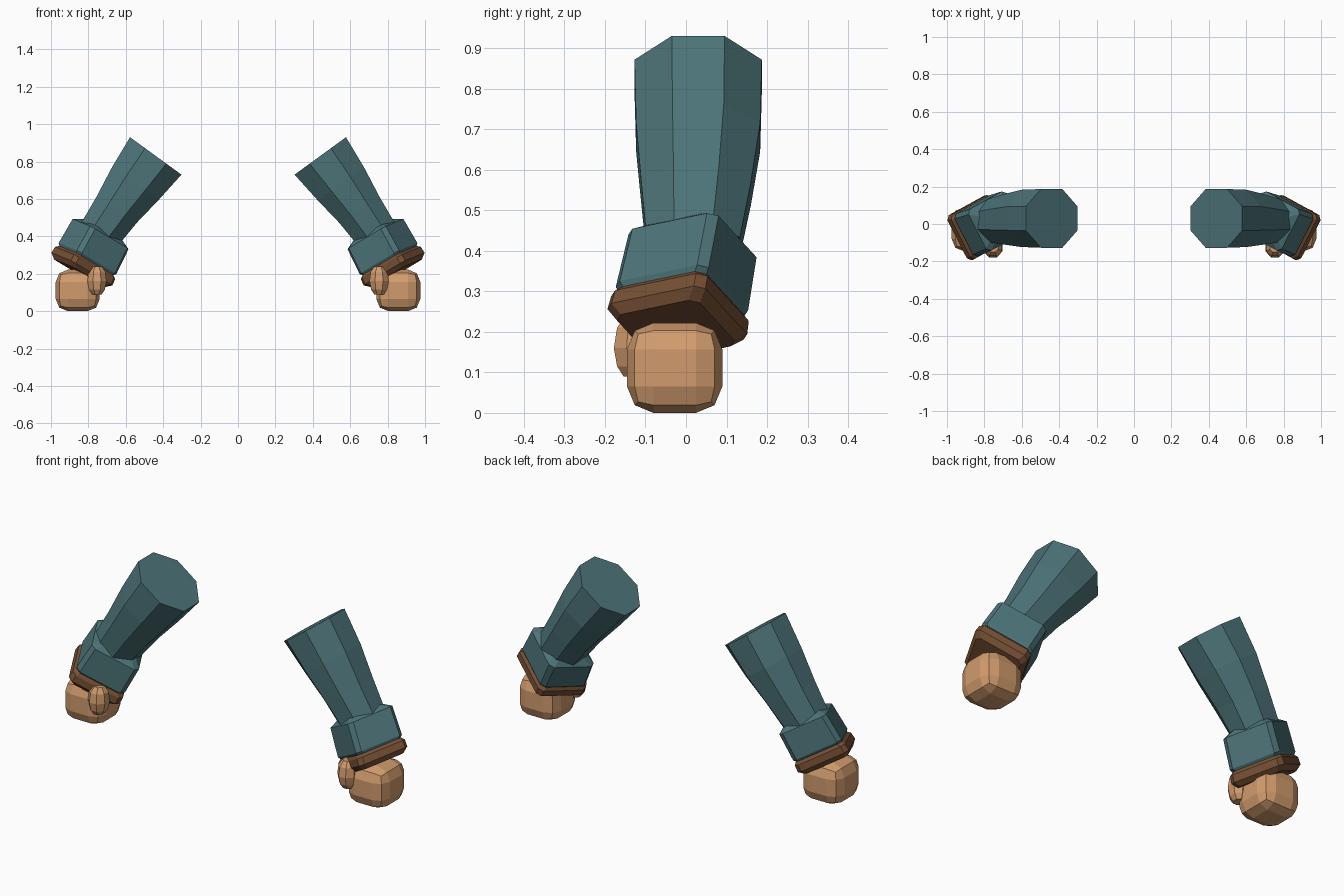
import bpy, bmesh, math
from mathutils import Vector as V

if "Cube" in bpy.data.objects:
    bpy.data.objects.remove(bpy.data.objects["Cube"])


def material(name, rgb):
    m = bpy.data.materials.new(name)
    m.diffuse_color = (*rgb, 1)
    m.use_nodes = True
    m.node_tree.nodes["Principled BSDF"].inputs["Base Color"].default_value = m.diffuse_color
    return m


TEAL = material("teal cloth", (0.073, 0.172, 0.187))
BROWN = material("brown trim", (0.18, 0.08, 0.034))
SKIN = material("skin", (0.64, 0.33, 0.155))


def finish(bm, name, mat):
    """Make the object and mirror it to the other arm."""
    bmesh.ops.recalc_face_normals(bm, faces=bm.faces)
    me = bpy.data.meshes.new(name)
    bm.to_mesh(me)
    bm.free()
    me.materials.append(mat)
    ob = bpy.data.objects.new(name, me)
    bpy.context.collection.objects.link(ob)
    ob.modifiers.new("other side", 'MIRROR').use_mirror_merge = False
    return ob


def loft(name, mat, rings):
    """Skin a list of equal rings and cap both ends."""
    bm = bmesh.new()
    loops = [[bm.verts.new(p) for p in r] for r in rings]
    n = len(loops[0])
    for a, b in zip(loops, loops[1:]):
        for i in range(n):
            j = (i + 1) % n
            bm.faces.new((a[i], a[j], b[j], b[i]))
    bm.faces.new(loops[0])
    bm.faces.new(loops[-1])
    return finish(bm, name, mat)


def octagon(c, p, q, rp, rq):
    """Eight-sided ring with flat sides across p and q."""
    k = 1 / math.cos(math.pi / 8)
    angles = [math.pi / 8 + i * math.pi / 4 for i in range(8)]
    return [V(c) + p * (rp * k * math.cos(a)) + q * (rq * k * math.sin(a)) for a in angles]


def chamfered(c, p, q, hp, hq, ch):
    """Rectangle ring with cut corners."""
    pts = [(hp, hq - ch), (hp - ch, hq), (ch - hp, hq), (-hp, hq - ch),
           (-hp, ch - hq), (ch - hp, -hq), (hp - ch, -hq), (hp, ch - hq)]
    return [V(c) + p * a + q * b for a, b in pts]


# Sleeve: tapering octagonal tube, slightly bent
Y = V((0, 1, 0))
sleeve = [((0.44, 0.03, 0.83), (0.81, 0.59), 0.170, 0.157),
          ((0.55, 0.03, 0.68), (0.83, 0.56), 0.152, 0.153),
          ((0.65, 0.025, 0.54), (0.85, 0.53), 0.128, 0.135),
          ((0.74, 0.018, 0.41), (0.87, 0.49), 0.116, 0.115)]
loft("sleeve", TEAL, [octagon(c, V((d[0], 0, d[1])).normalized(), Y, rp, rq)
                      for c, d, rp, rq in sleeve])

# Cuff and trim share a frame along the forearm, twisted about it
AXIS = V((0.08, -0.03, -0.15)).normalized()
U = V((0.20, -0.11, 0.12)).normalized()
W = V((0.11, 0.215, 0.045)).normalized()
TOP = V((0.735, 0.016, 0.412))


def band(name, mat, steps):
    loft(name, mat, [chamfered(TOP + AXIS * t, U, W, 0.136 + g, 0.131 + g, 0.022)
                     for t, g in steps])


band("cuff", TEAL, [(-0.03, -0.045), (0.0, -0.004), (0.15, 0.0), (0.17, -0.012)])
band("cuff_trim", BROWN, [(0.160, -0.010), (0.178, 0.005), (0.215, 0.007), (0.240, -0.014)])

# Fist: rounded cube
bm = bmesh.new()
bmesh.ops.create_cube(bm, size=1)
for v in bm.verts:
    v.co = V((0.857, -0.028, 0.111)) + V((v.co.x * 0.235, v.co.y * 0.235, v.co.z * 0.222))
bmesh.ops.bevel(bm, geom=bm.edges[:], offset=0.065, segments=2, profile=0.5, affect='EDGES')
finish(bm, "fist", SKIN)

# Thumb: short barrel in front of the fist
thumb = [(0.238, 0.026, 0.026), (0.21, 0.045, 0.046), (0.16, 0.051, 0.054),
         (0.115, 0.042, 0.046), (0.09, 0.026, 0.030)]
X = V((1, 0, 0))
loft("thumb", SKIN, [octagon((0.754, -0.124, z), X, Y, rx, ry) for z, rx, ry in thumb])
